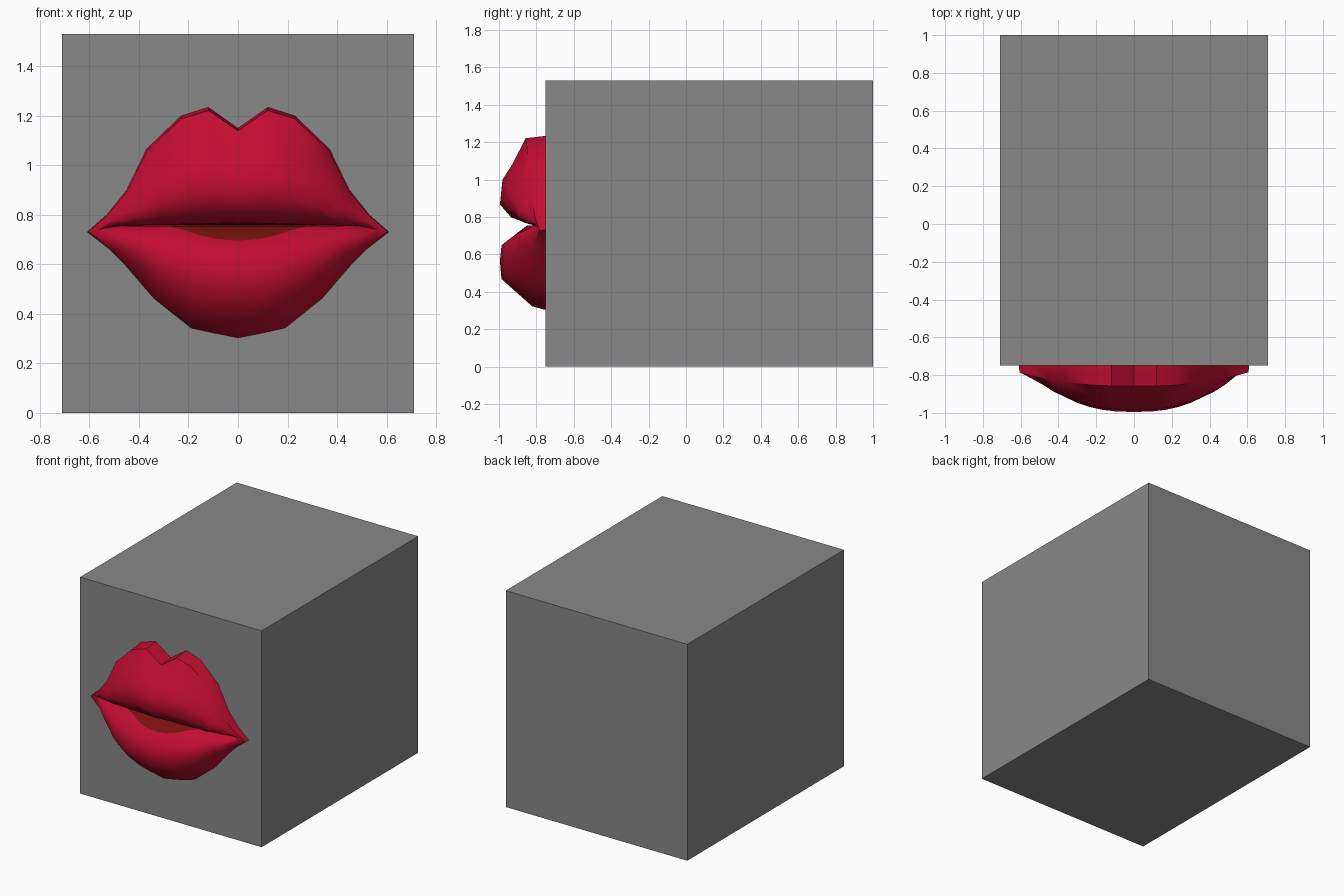
import bpy, bmesh, math

if "Cube" in bpy.data.objects:
    bpy.data.objects.remove(bpy.data.objects["Cube"])


def material(name, rgb):
    m = bpy.data.materials.new(name)
    m.diffuse_color = (*rgb, 1)
    m.use_nodes = True
    m.node_tree.nodes["Principled BSDF"].inputs["Base Color"].default_value = m.diffuse_color
    return m


GREY = material("grey", (0.25, 0.25, 0.25))
RED = material("lip red", (0.54, 0.004, 0.03))
DARK = material("mouth dark red", (0.19, 0.006, 0.004))

# block behind the lips
bpy.ops.mesh.primitive_cube_add(size=1, location=(0, 0.125, 0.765))
block = bpy.context.object
block.name = "block"
block.scale = (1.42, 1.75, 1.53)
bpy.ops.object.transform_apply(location=False, rotation=False, scale=True)
block.data.materials.append(GREY)

BACK = -0.74


def build_lip(name, outline, profile, mouth_z, patch):
    """Loft cross-sections along a half outline mirrored in x.
    profile: (share of the way from outline to mouth line, bulge)."""
    columns = [(-x, z) for x, z in reversed(outline[1:])] + outline
    bm = bmesh.new()
    sections = []
    for xo, zo in columns:
        ax = abs(xo)
        swell = 0.21 * max(0, 1 - (ax / 0.61) ** 2.5)
        zm = 0.755 + (mouth_z - 0.755) * (1 - ax / 0.61)
        prof = list(profile)
        if patch:
            # extra ring that traces the painted mouth opening
            target = 0.695 + 0.055 * min(1, (ax / 0.30) ** 2)
            s = (target - zo) / (zm - zo)
            (s0, f0), (s1, f1) = prof[-2:]
            prof.insert(-1, (s, f0 + (f1 - f0) * (s - s0) / (s1 - s0)))
        pts = [(xo, BACK, zo)]
        for s, f in prof:
            pts.append((xo * (1 - 0.2 * s), -0.785 - f * swell, zo + (zm - zo) * s))
        pts.append((xo * 0.8, BACK, 0.758))
        sections.append([bm.verts.new(p) for p in pts])
    n = len(sections[0])
    for a, b in zip(sections, sections[1:]):
        for i in range(n):
            j = (i + 1) % n
            f = bm.faces.new((a[i], a[j], b[j], b[i]))
            f.smooth = True
            middle = max(abs(v.co.x) for v in (a[i], b[i])) < 0.31
            if i == n - 2 or (patch and i == n - 3 and middle):
                f.material_index = 1
    bm.faces.new(sections[0])
    bm.faces.new(sections[-1])
    bmesh.ops.recalc_face_normals(bm, faces=bm.faces)
    mesh = bpy.data.meshes.new(name)
    bm.to_mesh(mesh)
    bm.free()
    mesh.materials.append(RED)
    mesh.materials.append(DARK)
    obj = bpy.data.objects.new(name, mesh)
    bpy.context.collection.objects.link(obj)
    bpy.ops.object.select_all(action='DESELECT')
    obj.select_set(True)
    bpy.context.view_layer.objects.active = obj
    bpy.ops.object.shade_smooth_by_angle(angle=math.radians(48))
    return obj


# upper lip with the bow-shaped top
build_lip("upper_lip",
          [(0, 1.15), (0.12, 1.235), (0.23, 1.20), (0.37, 1.065),
           (0.45, 0.90), (0.53, 0.80), (0.61, 0.73)],
          [(0.03, 0.35), (0.33, 0.70), (0.50, 0.95), (0.74, 1.0),
           (0.92, 0.72), (1.0, 0.31)],
          0.768, False)

# lower lip with the dark mouth opening on its upper slope
build_lip("lower_lip",
          [(0, 0.30), (0.10, 0.32), (0.19, 0.34), (0.265, 0.40), (0.34, 0.46),
           (0.46, 0.60), (0.52, 0.66), (0.61, 0.73)],
          [(0.05, 0.18), (0.37, 0.96), (0.58, 1.0), (0.76, 0.96), (1.0, 0.31)],
          0.755, True)
